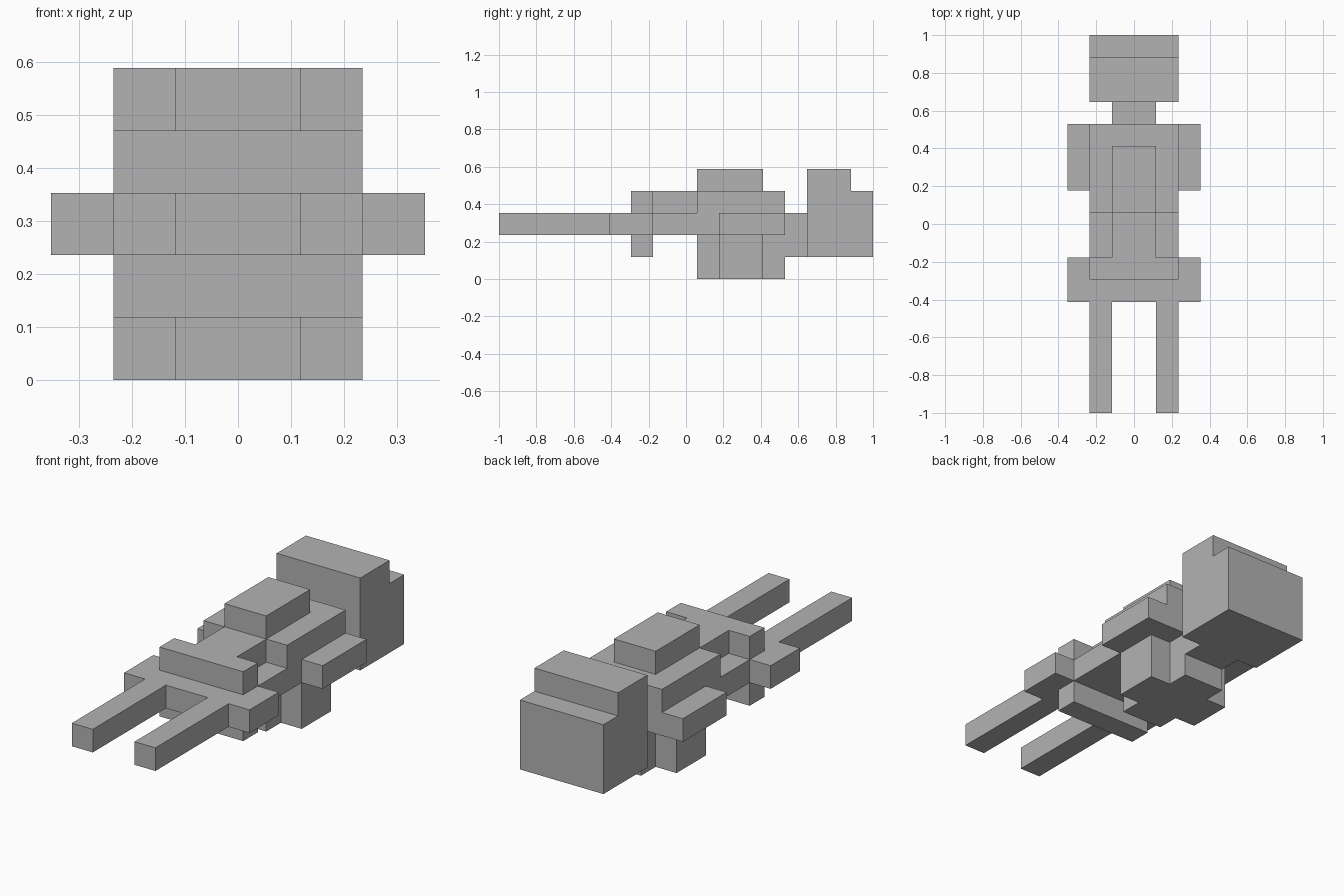
import bpy
import bmesh
from mathutils import Vector

cube = bpy.data.objects.get("Cube")
if cube:
    bpy.data.objects.remove(cube, do_unlink=True)

U = 2 / 17  # one block

grey = bpy.data.materials.new("plain_grey")
grey.use_nodes = True
COLOUR = (0.45, 0.45, 0.45, 1)
grey.diffuse_color = COLOUR
grey.node_tree.nodes["Principled BSDF"].inputs["Base Color"].default_value = COLOUR


def block(name, x, y, z):
    """Box from (low, high) ranges in blocks; y counts from the feet."""
    low = Vector((x[0], y[0] - 8.5, z[0])) * U
    high = Vector((x[1], y[1] - 8.5, z[1])) * U
    bm = bmesh.new()
    bmesh.ops.create_cube(bm, size=1)
    bmesh.ops.scale(bm, vec=high - low, verts=bm.verts)
    bmesh.ops.translate(bm, vec=(low + high) / 2, verts=bm.verts)
    mesh = bpy.data.meshes.new(name)
    bm.to_mesh(mesh)
    bm.free()
    mesh.materials.append(grey)
    obj = bpy.data.objects.new(name, mesh)
    bpy.context.collection.objects.link(obj)


def pair(name, x, y, z):
    block("left_" + name, x, y, z)
    block("right_" + name, (-x[1], -x[0]), y, z)


# Head and neck
block("head", (-2, 2), (14, 17), (1, 4))
block("head_crest", (-2, 2), (14, 16), (4, 5))
block("neck", (-1, 1), (13, 14), (1, 3))

# Torso with the raised chest block and the back pack below
block("torso", (-2, 2), (9, 13), (2, 4))
block("chest_block", (-1, 1), (9, 12), (4, 5))
block("back_pack", (-1, 1), (9, 13), (0, 2))
pair("back_pack_pocket", (1, 2), (10, 12), (0, 2))

# Waist and belt
block("waist", (-2, 2), (7, 9), (2, 3))
block("waist_strip", (-1, 1), (7, 9), (3, 4))
block("belt_front", (-2, 2), (6, 7), (3, 4))
block("belt_back", (-2, 2), (6, 7), (1, 2))

# Pelvis and limbs
block("pelvis", (-3, 3), (5, 7), (2, 3))
pair("leg", (1, 2), (0, 5), (2, 3))
pair("arm", (2, 3), (10, 13), (2, 3))
